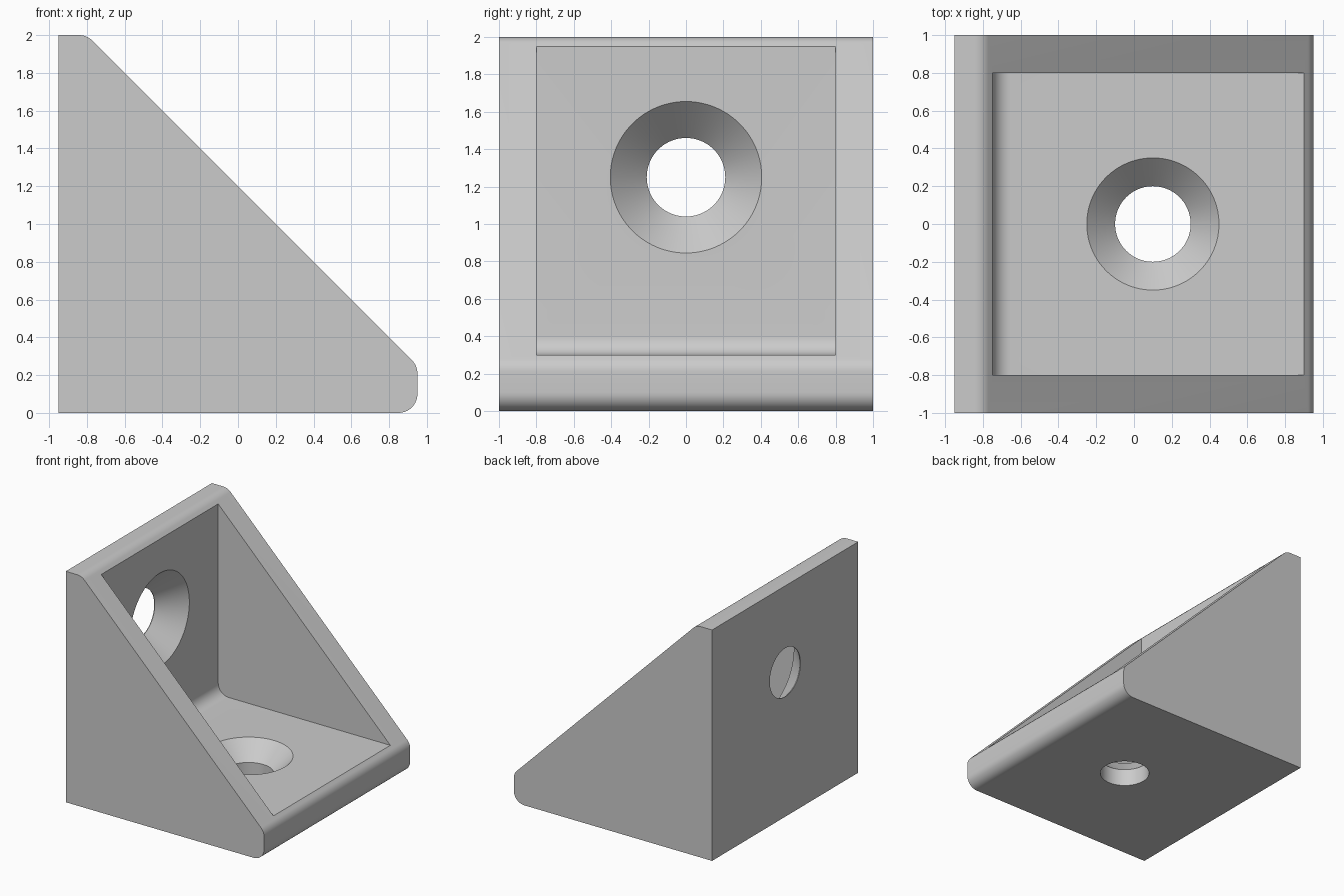
import bpy, bmesh, math
from mathutils import Vector, Matrix

default = bpy.data.objects.get("Cube")
if default:
    bpy.data.objects.remove(default, do_unlink=True)

grey = bpy.data.materials.new("plain grey")
grey.use_nodes = True
grey.diffuse_color = (0.6, 0.6, 0.6, 1)
grey.node_tree.nodes["Principled BSDF"].inputs["Base Color"].default_value = grey.diffuse_color


def rounded(corners, steps=10):
    """Turn (x, z, radius) corners into an outline with filleted corners."""
    outline = []
    for i, (x, z, r) in enumerate(corners):
        p = Vector((x, z))
        if r == 0:
            outline.append(p)
            continue
        a = (Vector(corners[i - 1][:2]) - p).normalized()
        b = (Vector(corners[(i + 1) % len(corners)][:2]) - p).normalized()
        half = a.angle(b) / 2
        centre = p + (a + b).normalized() * r / math.sin(half)
        start = (p + a * r / math.tan(half) - centre).normalized()
        end = (p + b * r / math.tan(half) - centre).normalized()
        outline += [centre + r * start.slerp(end, k / steps) for k in range(steps + 1)]
    return outline


def finish(name, bm):
    bmesh.ops.recalc_face_normals(bm, faces=bm.faces)
    mesh = bpy.data.meshes.new(name)
    bm.to_mesh(mesh)
    bm.free()
    mesh.materials.append(grey)
    obj = bpy.data.objects.new(name, mesh)
    bpy.context.collection.objects.link(obj)
    return obj


def prism(name, outline, half_width):
    """Extrude an x-z outline symmetrically along y."""
    bm = bmesh.new()
    face = bm.faces.new([bm.verts.new((p.x, -half_width, p.y)) for p in outline])
    side = bmesh.ops.extrude_face_region(bm, geom=[face], use_keep_orig=True)["geom"]
    verts = [v for v in side if isinstance(v, bmesh.types.BMVert)]
    bmesh.ops.translate(bm, verts=verts, vec=(0, 2 * half_width, 0))
    return finish(name, bm)


def countersink(name, matrix, inner, outer, sides=96):
    """Drill and 45 degree cone; local z = 0 is the plate's inner surface."""
    bm = bmesh.new()
    profile = [(inner, -0.5), (inner, inner - outer), (outer, 0), (outer, 0.05)]
    rings = []
    for r, z in profile:
        rings.append([bm.verts.new((r * math.cos(t), r * math.sin(t), z))
                      for t in (math.tau * k / sides for k in range(sides))])
    for low, high in zip(rings, rings[1:]):
        for k in range(sides):
            n = (k + 1) % sides
            bm.faces.new((low[k], low[n], high[n], high[k]))
    bm.faces.new(rings[0])
    bm.faces.new(rings[-1])
    bm.transform(matrix)
    return finish(name, bm)


# Triangular body with rounded outer corners
bracket = prism("corner_bracket", rounded([
    (-0.95, 0, 0), (0.95, 0, 0.1), (0.95, 0.25, 0.1), (-0.8, 2, 0.1), (-0.95, 2, 0)]), 1)

# Pocket between the side webs, with a fillet where wall meets floor
pocket = prism("pocket_cutter", rounded([
    (-0.75, 0.3, 0.1), (1.5, 0.3, 0), (1.5, 2.5, 0), (-0.75, 2.5, 0)]), 0.8)

# Screw holes through floor and wall
floor_hole = countersink("floor_hole_cutter", Matrix.Translation((0.1, 0, 0.3)), 0.2, 0.35)
wall_hole = countersink(
    "wall_hole_cutter",
    Matrix.Translation((-0.75, 0, 1.25)) @ Matrix.Rotation(math.pi / 2, 4, "Y"), 0.21, 0.405)

bpy.ops.object.select_all(action="DESELECT")
bpy.context.view_layer.objects.active = bracket
bracket.select_set(True)
for cutter in (pocket, floor_hole, wall_hole):
    cutter.hide_render = True
    cut = bracket.modifiers.new(cutter.name, "BOOLEAN")
    cut.operation = "DIFFERENCE"
    cut.solver = "EXACT"
    cut.object = cutter
    bpy.ops.object.modifier_apply(modifier=cut.name)
    bpy.data.objects.remove(cutter, do_unlink=True)

bpy.ops.object.shade_smooth_by_angle(angle=math.radians(20))
